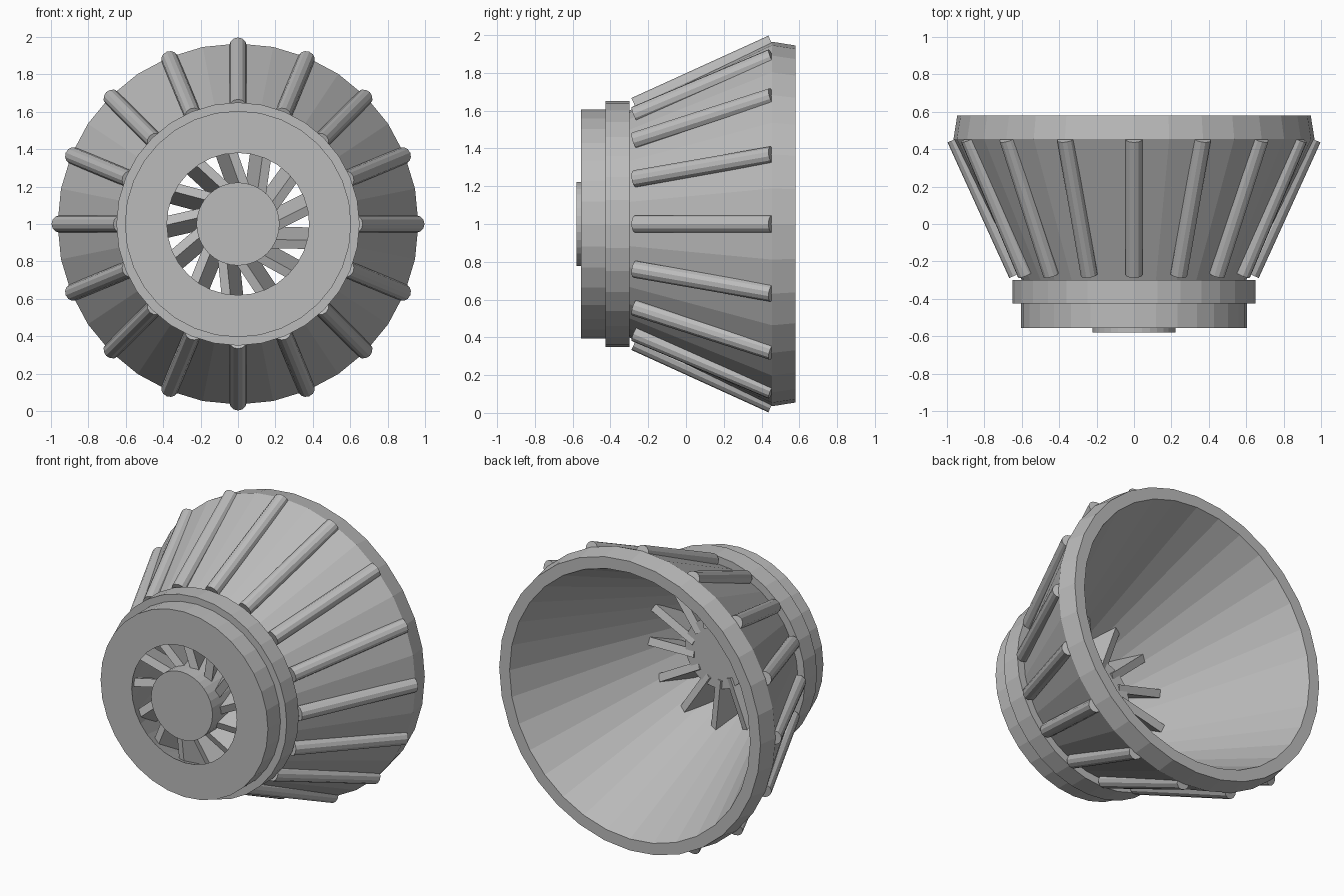
import bpy, bmesh, math
from mathutils import Matrix, Vector

cube = bpy.data.objects.get("Cube")
if cube:
    bpy.data.objects.remove(cube, do_unlink=True)

grey = bpy.data.materials.new("plain grey")
grey.use_nodes = True
GREY = (0.5, 0.5, 0.5, 1)
grey.diffuse_color = GREY
grey.node_tree.nodes["Principled BSDF"].inputs["Base Color"].default_value = GREY

CENTRE = Vector((0, 0, 1))


def finish(name, bm):
    bmesh.ops.recalc_face_normals(bm, faces=bm.faces)
    mesh = bpy.data.meshes.new(name)
    bm.to_mesh(mesh)
    bm.free()
    mesh.materials.append(grey)
    obj = bpy.data.objects.new(name, mesh)
    bpy.context.collection.objects.link(obj)
    return obj


def lathe(name, profile, closed, steps=32):
    """Turn (y, radius) points around the horizontal axis."""
    bm = bmesh.new()
    verts = [bm.verts.new(CENTRE + Vector((r, y, 0))) for y, r in profile]
    pairs = list(zip(verts, verts[1:]))
    if closed:
        pairs.append((verts[-1], verts[0]))
    edges = [bm.edges.new(p) for p in pairs]
    bmesh.ops.spin(bm, geom=verts + edges, cent=CENTRE, axis=(0, 1, 0),
                   angle=math.tau, steps=steps)
    bmesh.ops.remove_doubles(bm, verts=bm.verts, dist=0.0005)
    return finish(name, bm)


def around(angle):
    """Turn the +x direction to the given angle, anticlockwise from the front."""
    return Matrix.Translation(CENTRE) @ Matrix.Rotation(-angle, 4, 'Y')


# Flared shell: stepped collar, outer cone, lip and hollow inner cone
lathe("flared_shell", [
    (-0.555, 0.38), (-0.555, 0.605), (-0.425, 0.605), (-0.425, 0.65),
    (-0.30, 0.65), (-0.30, 0.60), (0.455, 0.965), (0.58, 0.945),
    (0.58, 0.87)], True)

# Central hub
lathe("hub", [(-0.58, 0), (-0.58, 0.222), (-0.31, 0.222), (-0.31, 0)], False)

# Pitched blades between the hub and the shell
BLADES = 13
bm = bmesh.new()
for i in range(BLADES):
    pose = (around(math.radians(70) + i * math.tau / BLADES)
            @ Matrix.Translation((0.33, -0.40, 0))
            @ Matrix.Rotation(math.radians(-12), 4, 'Y')
            @ Matrix.Rotation(math.radians(20), 4, 'X')
            @ Matrix.Diagonal((0.33, 0.20, 0.05, 1)))
    bmesh.ops.create_cube(bm, size=1, matrix=pose)
finish("blades", bm)

# Round ribs lying along the outer cone
RIBS = 16
start, end = Vector((0.625, -0.27, 0)), Vector((0.955, 0.455, 0))
along = end - start
tilt = along.to_track_quat('Z', 'Y').to_matrix().to_4x4()
bm = bmesh.new()
for i in range(RIBS):
    pose = around(i * math.tau / RIBS) @ Matrix.Translation((start + end) / 2) @ tilt
    bmesh.ops.create_cone(bm, cap_ends=True, segments=12, radius1=0.046,
                          radius2=0.046, depth=along.length, matrix=pose)
finish("ribs", bm)
